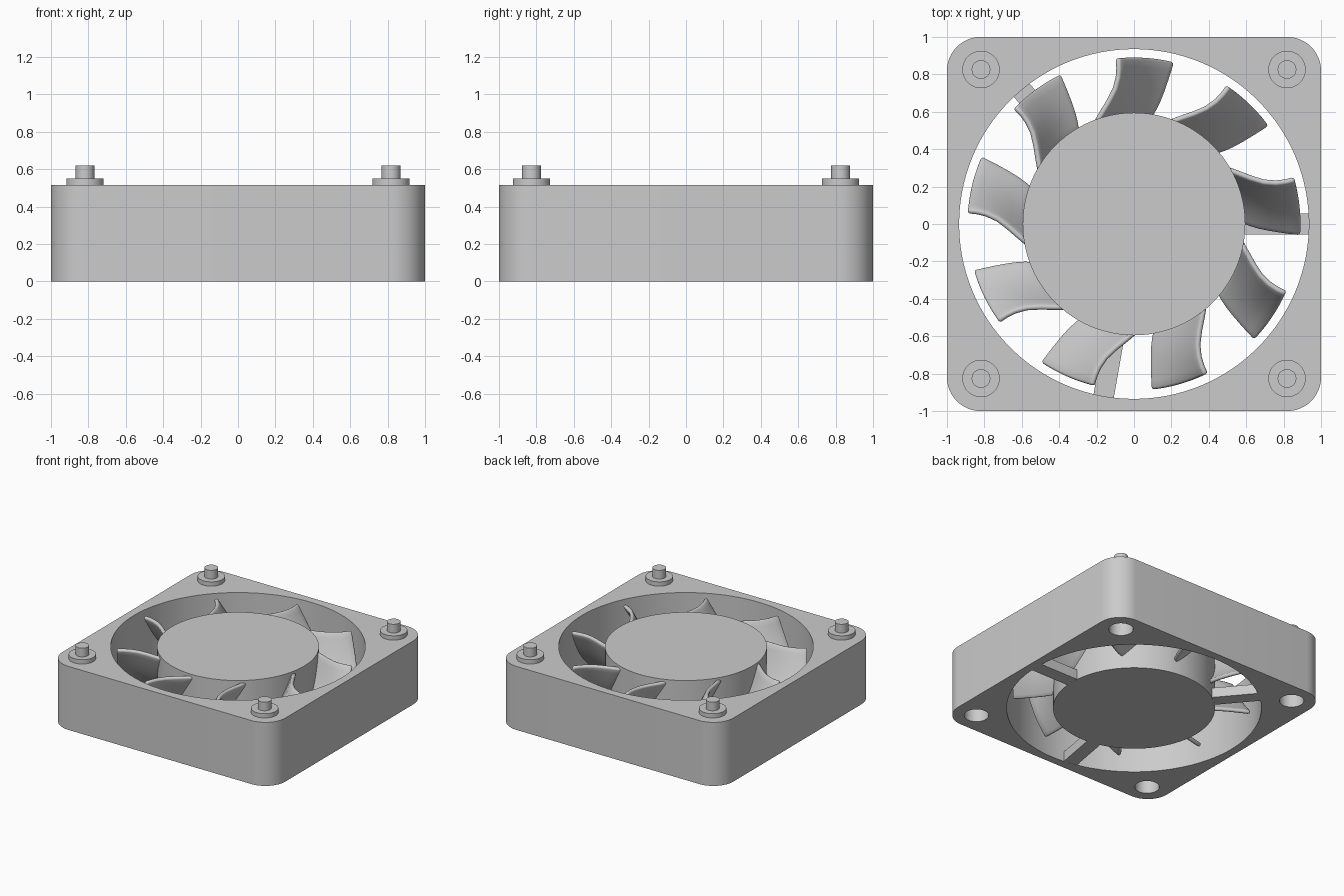
import bpy, bmesh
from math import sin, cos, pi, radians

if "Cube" in bpy.data.objects:
    bpy.data.objects.remove(bpy.data.objects["Cube"])

H = 0.515          # frame height
BORE, HUB = 0.935, 0.595


def smooth(ob, angle=35):
    bpy.ops.object.select_all(action='DESELECT')
    ob.select_set(True)
    bpy.context.view_layer.objects.active = ob
    bpy.ops.object.shade_smooth_by_angle(angle=radians(angle))


def circle(cx, cy, r, n):
    return [(cx + r * cos(2 * pi * i / n), cy + r * sin(2 * pi * i / n)) for i in range(n)]


def rounded_square(half, r, n=12):
    pts = []
    for k, (sx, sy) in enumerate([(1, 1), (-1, 1), (-1, -1), (1, -1)]):
        for i in range(n + 1):
            a = pi / 2 * (k + i / n)
            pts.append((sx * (half - r) + r * cos(a), sy * (half - r) + r * sin(a)))
    return pts


def plate(name, loops, z0, z1):
    """Extruded flat outline; inner loops become holes."""
    cu = bpy.data.curves.new(name, 'CURVE')
    cu.dimensions, cu.fill_mode = '2D', 'BOTH'
    cu.extrude = (z1 - z0) / 2
    for pts in loops:
        sp = cu.splines.new('POLY')
        sp.points.add(len(pts) - 1)
        for p, (x, y) in zip(sp.points, pts):
            p.co = (x, y, 0, 1)
        sp.use_cyclic_u = True
    ob = bpy.data.objects.new(name, cu)
    ob.location.z = (z0 + z1) / 2
    bpy.context.collection.objects.link(ob)
    bpy.ops.object.select_all(action='DESELECT')
    ob.select_set(True)
    bpy.context.view_layer.objects.active = ob
    bpy.ops.object.convert(target='MESH')
    ob = bpy.context.view_layer.objects.active
    bm = bmesh.new()
    bm.from_mesh(ob.data)
    bmesh.ops.remove_doubles(bm, verts=bm.verts, dist=1e-5)
    bmesh.ops.recalc_face_normals(bm, faces=bm.faces)
    bm.to_mesh(ob.data)
    bm.free()
    smooth(ob)
    return ob


def cylinder(name, x, y, r, z0, z1, n=48):
    bpy.ops.mesh.primitive_cylinder_add(vertices=n, radius=r, depth=z1 - z0,
                                        location=(x, y, (z0 + z1) / 2))
    ob = bpy.context.object
    ob.name = name
    smooth(ob)


# Square frame with the central bore and four corner holes
corners = [(sx * 0.818, sy * 0.826) for sx in (-1, 1) for sy in (-1, 1)]
plate("frame", [rounded_square(1, 0.18), circle(0, 0, BORE, 128)]
      + [circle(x, y, 0.09, 40) for x, y in corners], 0, H)

# Corner fasteners: washer and pin
for x, y in corners:
    cylinder("washer", x, y, 0.1, H - 0.005, 0.55)
    cylinder("pin", x, y, 0.05, 0.54, 0.62, 32)

# Hub
cylinder("hub", 0, 0, HUB, 0, H, 96)

# Three struts holding the hub
for deg in (0, 130, 260):
    bpy.ops.mesh.primitive_cube_add(size=1, location=(0.755 * cos(radians(deg)), 0.755 * sin(radians(deg)), 0.041),
                                    rotation=(0, 0, radians(deg)))
    strut = bpy.context.object
    strut.name = "strut"
    strut.scale = (0.37, 0.11, 0.08)


# Swept, pitched blades: radius, low edge angle, high edge angle
SECTIONS = [(0.57, 81.5, 112), (0.62, 79.5, 106.5), (0.67, 78.3, 102), (0.73, 77.5, 98.3),
            (0.79, 77, 96.5), (0.84, 76.7, 95.9), (0.89, 76.5, 95.8)]
Z_LOW, Z_HIGH, STEPS = 0.11, 0.495, 12


def blade_mesh():
    bm = bmesh.new()
    rows = []
    for r, lo, hi in SECTIONS:
        row = []
        for i in range(STEPS + 1):
            t = i / STEPS
            a = radians(lo + (hi - lo) * t)
            z = Z_LOW + (Z_HIGH - Z_LOW) * (t - 0.1 * sin(pi * t))
            row.append(bm.verts.new((r * cos(a), r * sin(a), z)))
        rows.append(row)
    for a, b in zip(rows, rows[1:]):
        for i in range(STEPS):
            bm.faces.new((a[i], b[i], b[i + 1], a[i + 1]))
    me = bpy.data.meshes.new("blade")
    bm.to_mesh(me)
    bm.free()
    return me


mesh = blade_mesh()
for k in range(9):
    blade = bpy.data.objects.new("blade", mesh)
    bpy.context.collection.objects.link(blade)
    blade.rotation_euler.z = radians(40 * k)
    solid = blade.modifiers.new("thickness", 'SOLIDIFY')
    solid.thickness, solid.offset = 0.03, 0
    bevel = blade.modifiers.new("rounded_edge", 'BEVEL')
    bevel.width, bevel.segments = 0.012, 2
    bevel.limit_method, bevel.angle_limit = 'ANGLE', radians(50)
for p in mesh.polygons:
    p.use_smooth = True
